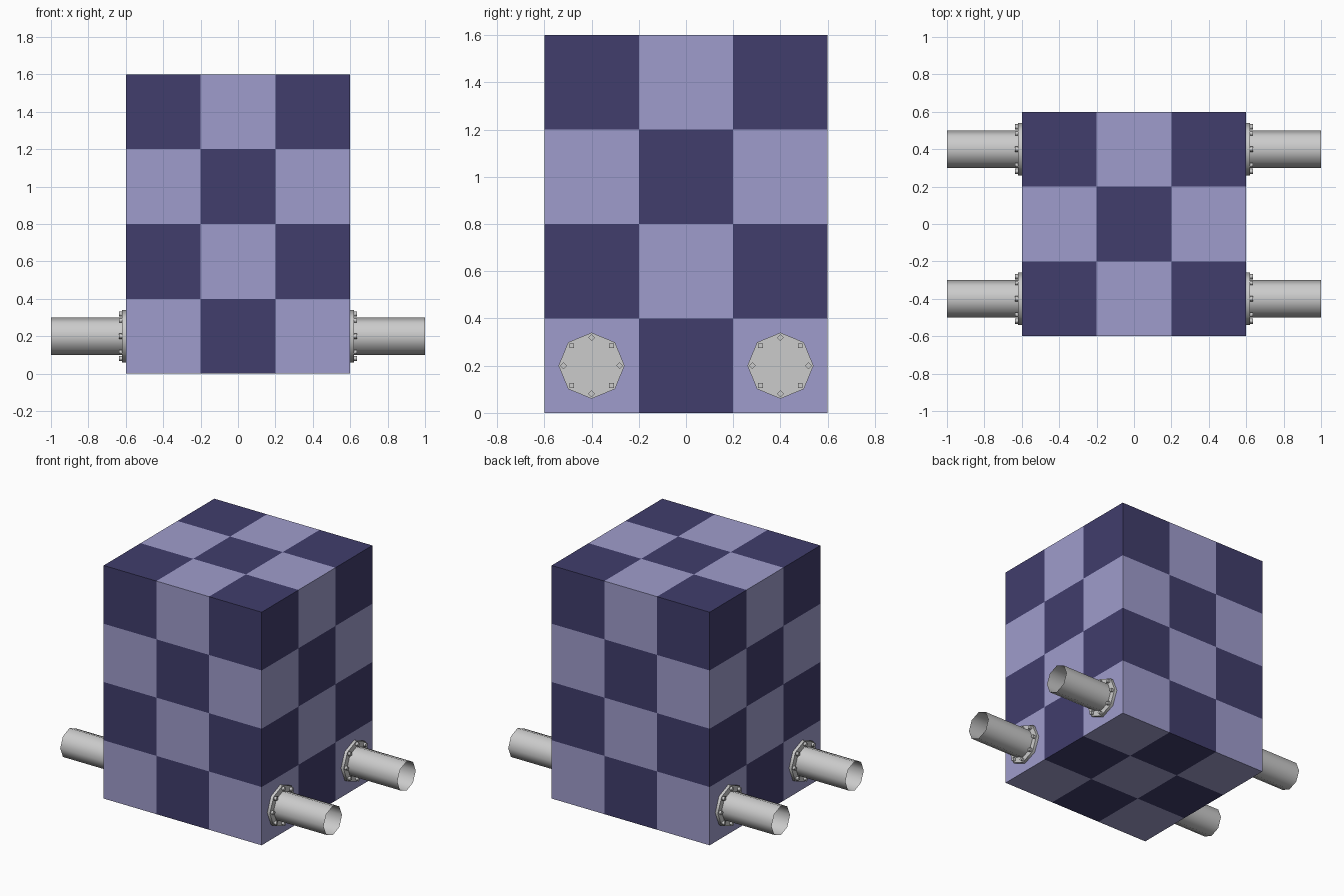
import bpy, bmesh
from math import pi, cos, sin
from mathutils import Matrix, Vector

if "Cube" in bpy.data.objects:
    bpy.data.objects.remove(bpy.data.objects["Cube"])

CELL = 0.4


def material(name, rgb):
    m = bpy.data.materials.new(name)
    m.diffuse_color = (*rgb, 1)
    m.use_nodes = True
    m.node_tree.nodes["Principled BSDF"].inputs["Base Color"].default_value = m.diffuse_color
    return m


def finish(name, bm):
    mesh = bpy.data.meshes.new(name)
    bm.normal_update()
    bm.to_mesh(mesh)
    bm.free()
    ob = bpy.data.objects.new(name, mesh)
    bpy.context.collection.objects.link(ob)
    return ob


def x_prism(bm, x0, x1, y, z, radius, sides, spin=0.0, caps=True):
    """Prism along x, smooth around its side, flat on its caps; first corner at angle spin."""
    length = abs(x1 - x0)
    mat = (Matrix.Translation(((x0 + x1) / 2, y, z))
           @ Matrix.Rotation(spin, 4, 'X') @ Matrix.Rotation(pi / 2, 4, 'Y'))
    pts = [(radius * cos(2 * pi * i / sides), radius * sin(2 * pi * i / sides))
           for i in range(sides)]
    lo = [bm.verts.new(mat @ Vector((a, b, -length / 2))) for a, b in pts]
    hi = [bm.verts.new(mat @ Vector((a, b, length / 2))) for a, b in pts]
    for i in range(sides):
        j = (i + 1) % sides
        bm.faces.new((lo[i], lo[j], hi[j], hi[i])).smooth = True
    if caps:
        bm.faces.new(lo[::-1])
        bm.faces.new(hi)


# Checkered block: a box cut into cells, coloured by cell parity
bm = bmesh.new()
bmesh.ops.create_cube(bm, size=1, matrix=Matrix.Translation((0, 0, 0.8))
                      @ Matrix.Diagonal((1.2, 1.2, 1.6, 1)))
cuts = [(0, -0.2), (0, 0.2), (1, -0.2), (1, 0.2), (2, 0.4), (2, 0.8), (2, 1.2)]
for axis, pos in cuts:
    n = Vector((0, 0, 0))
    n[axis] = 1
    bmesh.ops.bisect_plane(bm, geom=bm.verts[:] + bm.edges[:] + bm.faces[:],
                           plane_co=n * pos, plane_no=n)
bm.normal_update()
for f in bm.faces:
    c = f.calc_center_median() - f.normal * 0.1 + Vector((0.6, 0.6, 0))
    f.material_index = sum(int(v // CELL) for v in c) % 2
block = finish("checkered_block", bm)
block.data.materials.append(material("light_violet", (0.347, 0.335, 0.604)))
block.data.materials.append(material("dark_violet", (0.052, 0.047, 0.150)))

# Four side pipes, each with a bolted octagonal flange
for s, side in ((-1, "left"), (1, "right")):
    for y, end in ((-0.4, "front"), (0.4, "back")):
        tag = f"{side}_{end}"
        # Open-ended thin pipe
        bm = bmesh.new()
        x_prism(bm, s * 0.6, s * 1.0, y, 0.2, 0.1, 8, caps=False)
        finish("pipe_" + tag, bm)
        # Flange plate
        bm = bmesh.new()
        x_prism(bm, s * 0.6, s * 0.62, y, 0.2, 0.14, 8)
        finish("flange_" + tag, bm)
        # Ring of square bolts, corners pointing outwards
        bm = bmesh.new()
        for i in range(8):
            a = i * pi / 4
            x_prism(bm, s * 0.615, s * 0.637, y + 0.119 * cos(a),
                    0.2 + 0.119 * sin(a), 0.0145, 4, spin=a)
        finish("flange_bolts_" + tag, bm)
